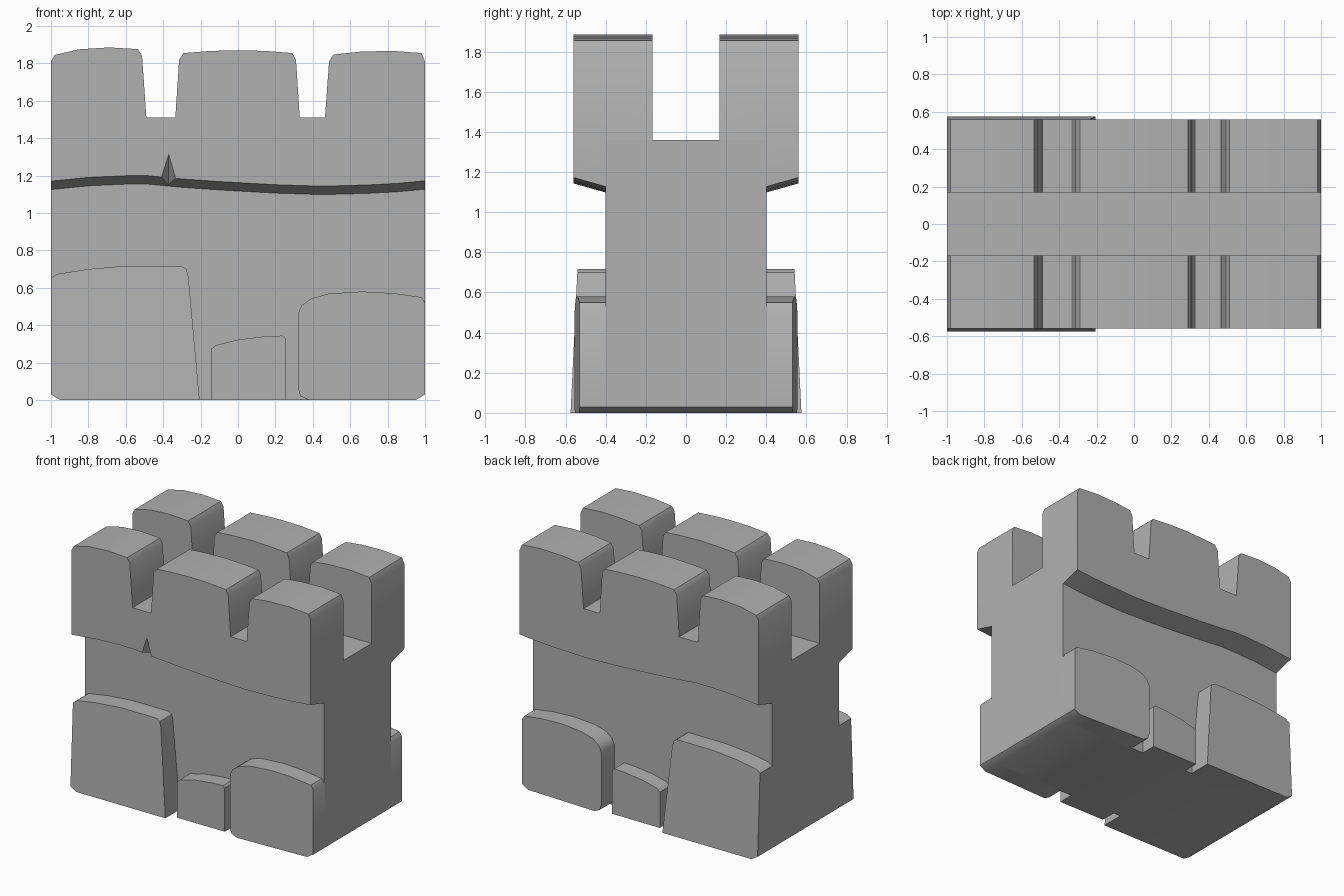
import bpy, bmesh, math
from mathutils import Vector

if "Cube" in bpy.data.objects:
    bpy.data.objects.remove(bpy.data.objects["Cube"])

stone_mat = bpy.data.materials.new("stone_grey")
stone_mat.diffuse_color = (0.44, 0.44, 0.44, 1)
stone_mat.use_nodes = True
stone_mat.node_tree.nodes["Principled BSDF"].inputs["Base Color"].default_value = stone_mat.diffuse_color


def finish(name, bm):
    bmesh.ops.recalc_face_normals(bm, faces=bm.faces)
    me = bpy.data.meshes.new(name)
    bm.to_mesh(me)
    bm.free()
    me.materials.append(stone_mat)
    ob = bpy.data.objects.new(name, me)
    bpy.context.collection.objects.link(ob)
    return ob


def loft(name, ring_a, ring_b):
    """Solid between two matching rings of 3D points."""
    bm = bmesh.new()
    a = [bm.verts.new(p) for p in ring_a]
    b = [bm.verts.new(p) for p in ring_b]
    n = len(a)
    bm.faces.new(a)
    bm.faces.new(b)
    for i in range(n):
        j = (i + 1) % n
        bm.faces.new((a[i], a[j], b[j], b[i]))
    ob = finish(name, bm)
    bpy.ops.object.select_all(action='DESELECT')
    ob.select_set(True)
    bpy.context.view_layer.objects.active = ob
    bpy.ops.object.shade_smooth_by_angle(angle=math.radians(40))
    return ob


# Wall core with small chamfers along the bottom ends
core = [(-1, 0.03), (-0.95, 0), (0.95, 0), (1, 0.03), (1, 1.36), (-1, 1.36)]
loft("wall_core", [(x, -0.40, z) for x, z in core], [(x, 0.40, z) for x, z in core])

# Parapets: wavy sloping underside, three rounded merlons
wave = [(-1, 1.17), (-0.8, 1.19), (-0.6, 1.199), (-0.48, 1.199), (-0.3, 1.182),
        (-0.1, 1.168), (0.2, 1.151), (0.45, 1.143), (0.7, 1.15), (0.85, 1.158), (1, 1.172)]
merlons = [(1, 1.81), (0.98, 1.855), (0.82, 1.867), (0.65, 1.862), (0.51, 1.847), (0.487, 1.81),
           (0.465, 1.51), (0.33, 1.51), (0.31, 1.82), (0.29, 1.855), (0.15, 1.866), (0, 1.87),
           (-0.15, 1.866), (-0.29, 1.855), (-0.315, 1.82), (-0.335, 1.51), (-0.49, 1.51),
           (-0.513, 1.84), (-0.535, 1.876), (-0.69, 1.885), (-0.85, 1.875), (-0.98, 1.845), (-1, 1.81)]
OUT, IN = 0.56, 0.168
drop = 0.045 * (OUT - IN) / (OUT - 0.40)
parapets = {}
for side, s in (("front", -1), ("back", 1)):
    outer = [(x, s * OUT, z) for x, z in wave + merlons]
    inner = [(x, s * IN, z - drop) for x, z in wave] + [(x, s * IN, z) for x, z in merlons]
    parapets[side] = loft(side + "_parapet", outer, inner)

# Chip in the front parapet edge
tip = Vector((-0.37, -0.57, 1.325))
base = [Vector(p) for p in ((-0.417, -0.57, 1.18), (-0.328, -0.57, 1.18), (-0.373, -0.43, 1.155))]
bm = bmesh.new()
vs = [bm.verts.new(tip)] + [bm.verts.new(tip + (p - tip) * 1.5) for p in base]
for f in ((0, 1, 2), (0, 2, 3), (0, 3, 1), (1, 3, 2)):
    bm.faces.new([vs[i] for i in f])
cutter = finish("chip_cutter", bm)
cutter.hide_render = True
cutter.display_type = 'WIRE'
cutter.hide_set(True)
mod = parapets["front"].modifiers.new("chip", 'BOOLEAN')
mod.object = cutter
mod.operation = 'DIFFERENCE'
mod.solver = 'EXACT'

# Base stones: outline plus front face depth as a function of x and z
stones = {
    "large_stone": ([(-1, 0.03), (-0.95, 0), (-0.205, 0), (-0.21, 0.05), (-0.265, 0.66),
                     (-0.275, 0.70), (-0.30, 0.717), (-0.6, 0.717), (-0.8, 0.70),
                     (-0.97, 0.673), (-1, 0.65)],
                    lambda x, z: 0.575 - 0.048 * z),
    "small_stone": ([(-0.145, 0), (0.253, 0), (0.253, 0.33), (0.238, 0.344), (0.15, 0.341),
                     (0, 0.323), (-0.12, 0.293), (-0.145, 0.27)],
                    lambda x, z: 0.52),
    "round_stone": ([(0.32, 0.06), (0.335, 0.02), (0.38, 0), (0.95, 0), (1, 0.03), (1, 0.52),
                     (0.98, 0.55), (0.83, 0.571), (0.66, 0.58), (0.48, 0.568), (0.39, 0.542),
                     (0.34, 0.505), (0.32, 0.46)],
                    lambda x, z: 0.567 - 0.037 * x),
}
for side, s in (("front", -1), ("back", 1)):
    for name, (outline, depth) in stones.items():
        loft(side + "_" + name,
             [(x, s * depth(x, z), z) for x, z in outline],
             [(x, s * 0.39, z) for x, z in outline])
